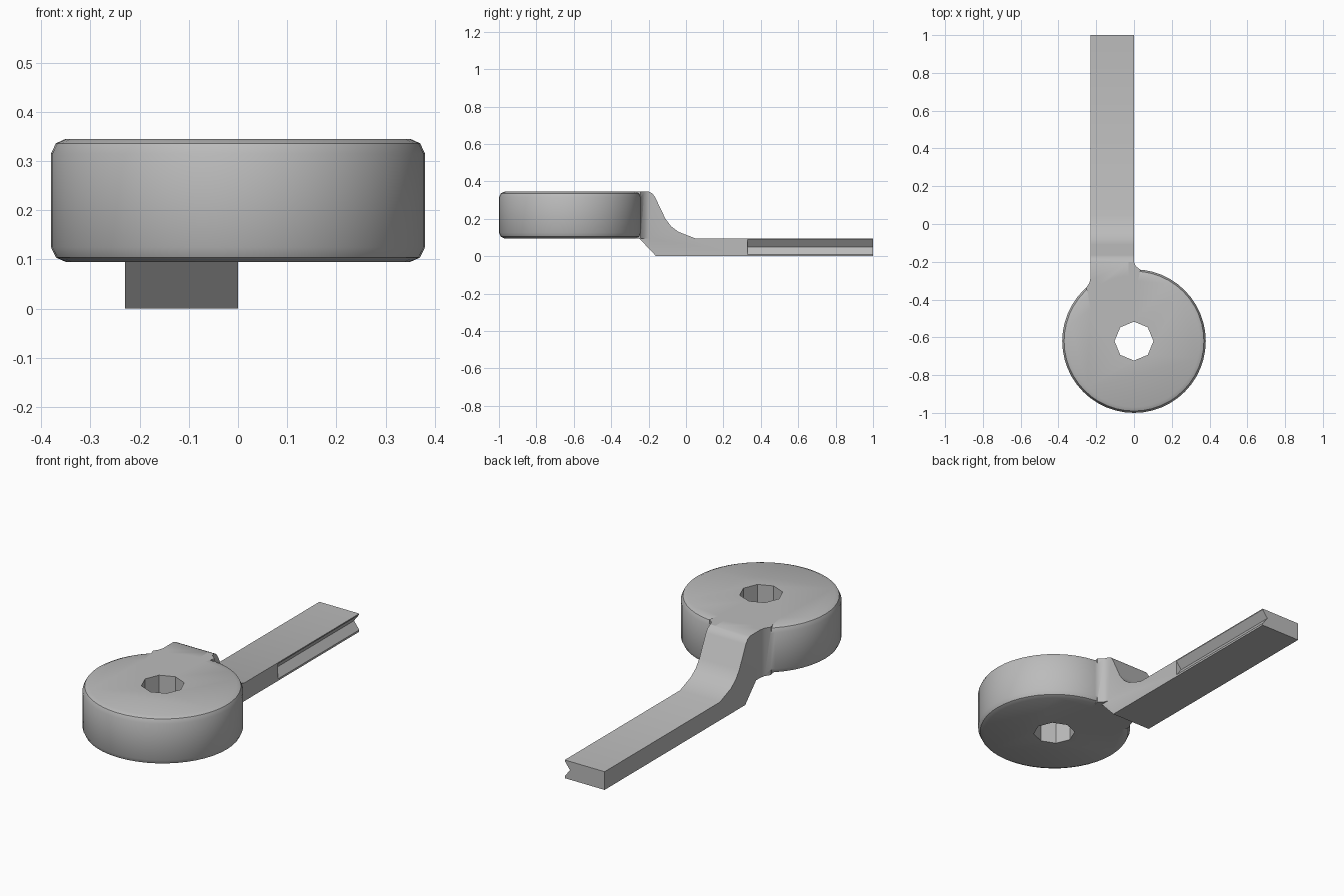
import bpy
import bmesh
import math
from mathutils import Vector

cube = bpy.data.objects.get("Cube")
if cube:
    bpy.data.objects.remove(cube, do_unlink=True)

metal = bpy.data.materials.new("grey metal")
metal.use_nodes = True
GREY = (0.5, 0.5, 0.5, 1)
metal.diffuse_color = GREY
metal.node_tree.nodes["Principled BSDF"].inputs["Base Color"].default_value = GREY

HUB_Y, RADIUS = -0.62, 0.38
BOTTOM, TOP = 0.095, 0.345
ARM_LEFT, ARM_RIGHT = -0.23, 0.0


def finish(name, bm):
    bmesh.ops.recalc_face_normals(bm, faces=bm.faces)
    mesh = bpy.data.meshes.new(name)
    bm.to_mesh(mesh)
    bm.free()
    mesh.materials.append(metal)
    obj = bpy.data.objects.new(name, mesh)
    bpy.context.collection.objects.link(obj)
    return obj


def prism(name, points, push):
    """Extrude a closed outline of 3D points along a vector."""
    bm = bmesh.new()
    face = bm.faces.new([bm.verts.new(p) for p in points])
    new = bmesh.ops.extrude_face_region(bm, geom=[face])["geom"]
    verts = [v for v in new if isinstance(v, bmesh.types.BMVert)]
    bmesh.ops.translate(bm, verts=verts, vec=Vector(push))
    # the start cap stays in place to close the solid
    if face not in bm.faces[:]:
        bm.faces.new([v for v in bm.verts if v not in verts])
    return finish(name, bm)


def circle(radius, count, z):
    return [(radius * math.cos(math.tau * i / count),
             HUB_Y + radius * math.sin(math.tau * i / count), z)
            for i in range(count)]


def combine(target, tool, operation):
    mod = target.modifiers.new(operation.lower(), "BOOLEAN")
    mod.operation, mod.solver, mod.object = operation, "EXACT", tool
    bpy.context.view_layer.objects.active = target
    bpy.ops.object.modifier_apply(modifier=mod.name)
    bpy.data.objects.remove(tool, do_unlink=True)


# Round hub with rounded rims
bm = bmesh.new()
profile = [(0.35, BOTTOM), (0.37, 0.104), (RADIUS, 0.125),
           (RADIUS, 0.315), (0.37, 0.336), (0.35, TOP)]
rings = [[bm.verts.new(p) for p in circle(r, 48, z)] for r, z in profile]
for low, high in zip(rings, rings[1:]):
    for i in range(48):
        j = (i + 1) % 48
        bm.faces.new((low[i], low[j], high[j], high[i]))
bm.faces.new(rings[0])
bm.faces.new(rings[-1])
lever = finish("cranked_lever", bm)

# Cranked arm, extruded from its side profile
side = [(-0.45, BOTTOM), (-0.25, BOTTOM), (-0.16, 0), (1, 0), (1, 0.095),
        (0.05, 0.095), (-0.04, 0.13), (-0.08, 0.16), (-0.11, 0.2),
        (-0.165, 0.315), (-0.18, 0.335), (-0.2, TOP), (-0.45, TOP)]
arm = prism("arm", [(ARM_LEFT, y, z) for y, z in side],
            (ARM_RIGHT - ARM_LEFT, 0, 0))
combine(lever, arm, "UNION")

# Small fillets where the arm meets the hub
fillets = {
    "right_fillet": [(-0.03, -0.2), (0, -0.2), (0.008, -0.222),
                     (0.035, -0.243), (0.02, -0.3), (-0.03, -0.3)],
    "left_fillet": [(-0.2, -0.285), (-0.23, -0.285), (-0.236, -0.312),
                    (-0.254, -0.339), (-0.24, -0.38), (-0.2, -0.38)],
}
for name, outline in fillets.items():
    fillet = prism(name, [(x, y, BOTTOM) for x, y in outline],
                   (0, 0, TOP - BOTTOM))
    combine(lever, fillet, "UNION")

# Octagonal through hole
hole = prism("hole_cutter", circle(0.103, 8, 0), (0, 0, 0.5))
combine(lever, hole, "DIFFERENCE")

# V groove along the edge of the arm's free end
groove = [(0.0225, 0.33, 0.12), (-0.03, 0.33, 0.05), (0.0225, 0.33, -0.02)]
cutter = prism("groove_cutter", groove, (0, 0.8, 0))
combine(lever, cutter, "DIFFERENCE")

bpy.ops.object.select_all(action="DESELECT")
lever.select_set(True)
bpy.context.view_layer.objects.active = lever
bpy.ops.object.shade_smooth_by_angle(angle=math.radians(35))
